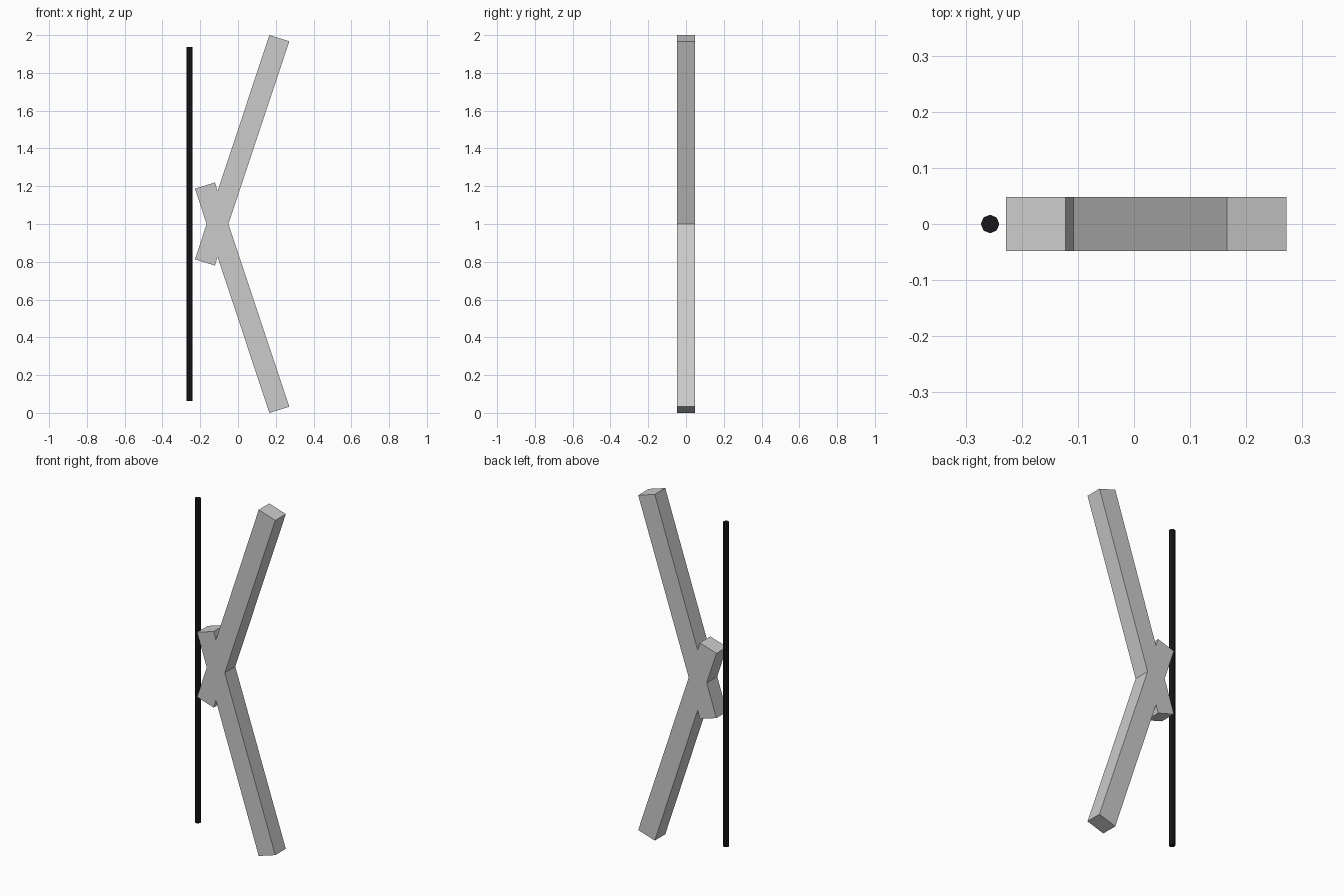
import bpy, bmesh
from mathutils import Vector

if "Cube" in bpy.data.objects:
    bpy.data.objects.remove(bpy.data.objects["Cube"])

HALF_DEPTH = 0.048
MID_Z = 1.0

# Crossed limbs: upper half of the outline (x, height above the middle), mirrored below
right_waist, left_waist = (-0.051, 0), (-0.166, 0)
upper = [(0.272, 0.967), (0.166, 1.0), (-0.108, 0.174),
         (-0.122, 0.22), (-0.228, 0.187)]
lower = [(x, -z) for x, z in reversed(upper)]
outline = [right_waist] + upper + [left_waist] + lower

bm = bmesh.new()
face = bm.faces.new([bm.verts.new((x, -HALF_DEPTH, MID_Z + z)) for x, z in outline])
extruded = bmesh.ops.extrude_face_region(bm, geom=[face], use_keep_orig=True)
moved = [g for g in extruded["geom"] if isinstance(g, bmesh.types.BMVert)]
bmesh.ops.translate(bm, verts=moved, vec=Vector((0, 2 * HALF_DEPTH, 0)))
bmesh.ops.recalc_face_normals(bm, faces=bm.faces[:])
mesh = bpy.data.meshes.new("crossed_limbs")
bm.to_mesh(mesh)
bm.free()
limbs = bpy.data.objects.new("crossed_limbs", mesh)
bpy.context.collection.objects.link(limbs)

# Straight black string, eight sided
bpy.ops.mesh.primitive_cylinder_add(vertices=8, radius=0.0165, depth=1.872,
                                    location=(-0.2565, 0, MID_Z))
string = bpy.context.object
string.name = "string"
black = bpy.data.materials.new("black")
black.diffuse_color = (0.01, 0.01, 0.012, 1)
black.use_nodes = True
black.node_tree.nodes["Principled BSDF"].inputs["Base Color"].default_value = black.diffuse_color
string.data.materials.append(black)
